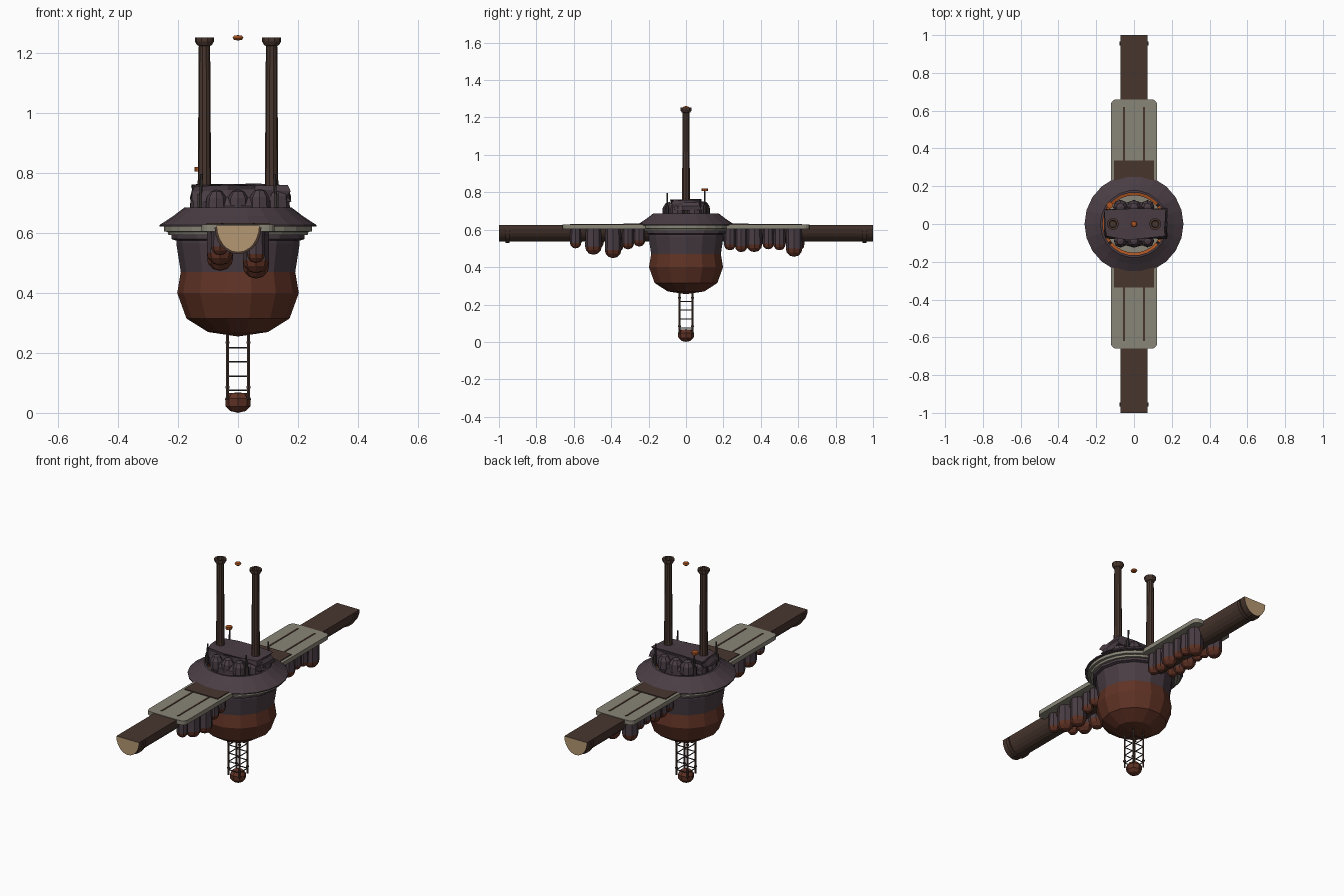
import bpy, bmesh, math, random
from mathutils import Vector, Matrix

random.seed(4)
cube = bpy.data.objects.get("Cube")
if cube:
    bpy.data.objects.remove(cube)


def material(name, rgb):
    m = bpy.data.materials.new(name)
    m.use_nodes = True
    m.diffuse_color = (*rgb, 1)
    bsdf = next(n for n in m.node_tree.nodes if n.type == 'BSDF_PRINCIPLED')
    bsdf.inputs["Base Color"].default_value = (*rgb, 1)
    bsdf.inputs["Roughness"].default_value = 0.8
    return m


PLUM = material("plum_grey", (0.068, 0.047, 0.058))
RUST = material("rust_red", (0.115, 0.032, 0.018))
BROWN = material("dark_brown", (0.064, 0.036, 0.027))
STONE = material("pale_stone", (0.25, 0.235, 0.185))
TAN = material("tan", (0.46, 0.31, 0.17))
ORANGE = material("orange", (0.42, 0.09, 0.015))
METAL = material("dark_metal", (0.05, 0.04, 0.04))


class Part:
    """Collects solids into one object."""

    def __init__(self, name, *mats):
        self.name, self.mats, self.bm = name, mats, bmesh.new()

    def lathe(self, profile, sides, at=(0, 0, 0), mats=None):
        """Revolve (radius, z) points; mats gives one index per band."""
        rings = []
        for r, z in profile:
            n = 1 if r == 0 else sides
            rings.append([self.bm.verts.new(Vector(at) + Vector(
                (r * math.cos(math.tau * i / sides), r * math.sin(math.tau * i / sides), z)))
                for i in range(n)])
        for k, (a, b) in enumerate(zip(rings, rings[1:])):
            for i in range(sides):
                j = (i + 1) % sides
                quad = [a[i % len(a)], a[j % len(a)], b[j % len(b)], b[i % len(b)]]
                face = self.bm.faces.new(list(dict.fromkeys(quad)))
                face.material_index = mats[k] if mats else 0

    def rod(self, a, b, r, sides=6, mat=0):
        a, b = Vector(a), Vector(b)
        turn = (b - a).to_track_quat('Z', 'Y').to_matrix().to_4x4()
        out = bmesh.ops.create_cone(self.bm, cap_ends=True, segments=sides, radius1=r, radius2=r,
                                    depth=(b - a).length,
                                    matrix=Matrix.Translation((a + b) / 2) @ turn)
        for f in {f for v in out["verts"] for f in v.link_faces}:
            f.material_index = mat

    def box(self, centre, size):
        m = Matrix.Translation(centre) @ Matrix.Diagonal((*size, 1))
        return bmesh.ops.create_cube(self.bm, size=1, matrix=m)["verts"]

    def half_round(self, y0, y1, w, top, depth, end=0):
        """Trough section with a flat top, run along y."""
        ends = []
        for y in (y0, y1):
            ends.append([self.bm.verts.new((w * math.cos(math.pi * i / 12), y,
                                            top - depth * math.sin(math.pi * i / 12)))
                         for i in range(13)])
        for ring in ends:
            self.bm.faces.new(ring).material_index = end
        a, b = ends
        for i in range(len(a)):
            self.bm.faces.new((a[i - 1], a[i], b[i], b[i - 1]))

    def done(self):
        bmesh.ops.recalc_face_normals(self.bm, faces=self.bm.faces)
        mesh = bpy.data.meshes.new(self.name)
        self.bm.to_mesh(mesh)
        self.bm.free()
        for m in self.mats:
            mesh.materials.append(m)
        ob = bpy.data.objects.new(self.name, mesh)
        bpy.context.collection.objects.link(ob)
        return ob


# Hull: plum above, rust below
p = Part("hull", PLUM, RUST)
p.lathe([(0, 0.255), (0.1, 0.27), (0.172, 0.315), (0.203, 0.40), (0.191, 0.47), (0.206, 0.565),
         (0.206, 0.575), (0.222, 0.58), (0.222, 0.6), (0, 0.6)], 14, mats=[1] * 4 + [0] * 5)
p.done()

# Deck rim and pale floor inside the roof
p = Part("deck_rim", STONE)
p.lathe([(0, 0.593), (0.232, 0.593), (0.235, 0.604), (0.247, 0.606), (0.247, 0.622),
         (0.165, 0.625), (0.165, 0.645), (0, 0.645)], 28)
p.done()

# Sloping ring roof with an orange inner band
p = Part("roof", PLUM)
p.lathe([(0.167, 0.62), (0.262, 0.622), (0.262, 0.627), (0.215, 0.658), (0.178, 0.686),
         (0.167, 0.686), (0.167, 0.62)], 22)
p.done()
p = Part("inner_band", ORANGE)
p.lathe([(0.152, 0.64), (0.168, 0.64), (0.168, 0.672), (0.152, 0.668), (0.152, 0.64)], 28)
p.done()

# Long half-round beam, tan at both ends, with collars
p = Part("beam", BROWN, TAN)
for s in (-1, 1):
    p.half_round(s * 0.19, s, 0.072, 0.626, 0.09, end=1)
    p.half_round(s * 0.945, s * 0.965, 0.078, 0.618, 0.088)
p.done()

# Platforms with rounded corners, slots and inner steps
for s, side in ((-1, "front"), (1, "back")):
    p = Part(side + "_platform", STONE)
    verts = p.box((0, s * 0.43, 0.617), (0.245, 0.46, 0.024))
    upright = [e for e in p.bm.edges if abs(e.verts[0].co.z - e.verts[1].co.z) > 0.01]
    bmesh.ops.bevel(p.bm, geom=upright, offset=0.03, segments=4, profile=0.5, affect='EDGES')
    p.done()
    p = Part(side + "_platform_slots", BROWN)
    for x in (-0.053, 0.053):
        p.box((x, s * 0.42, 0.6295), (0.009, 0.4, 0.004))
    p.box((0, s * 0.27, 0.63), (0.21, 0.13, 0.008))
    p.done()

# Hanging pods: (y, radius, lowest point)
pods = [(-0.59, 0.03, 0.5), (-0.495, 0.05, 0.466), (-0.39, 0.046, 0.448), (-0.31, 0.032, 0.495),
        (-0.25, 0.032, 0.51), (0.235, 0.032, 0.49), (0.295, 0.033, 0.48), (0.365, 0.042, 0.48),
        (0.44, 0.03, 0.495), (0.5, 0.032, 0.49), (0.578, 0.047, 0.455)]
p = Part("hanging_pods", PLUM, RUST)
for x, lift, shift in ((0.06, 0, 0), (-0.06, 0.026, 0.012)):
    for y, r, low in pods:
        z, rr = low + lift, min(r, 0.044)
        p.lathe([(0, z), (rr * 0.55, z + rr * 0.15), (rr * 0.9, z + rr * 0.55), (rr, z + rr),
                 (rr * 0.97, 0.607), (0, 0.607)], 8, (x, y + shift, 0), [1, 1, 1, 0, 0])
p.done()

# Rocky crown: core, rounded lobes and a rough slab
p = Part("crown_core", PLUM)
p.lathe([(0.125, 0.64), (0.125, 0.69), (0.1, 0.72), (0, 0.72)], 12)
p.done()
p = Part("crown_lobes", PLUM)
lobes = [(x, y) for y in (-0.09, 0.09) for x in (-0.072, 0, 0.072)]
lobes += [(x, y) for x in (-0.125, 0.135) for y in (-0.045, 0.045)]
for x, y in lobes:
    r = random.uniform(0.034, 0.039)
    p.lathe([(0, 0.65), (r * 0.8, 0.66), (r, 0.68), (r * 0.95, 0.72), (r * 0.55, 0.742),
             (0, 0.748)], 8, (x, y, random.uniform(-0.004, 0.006)))
p.done()
p = Part("crown_slab", PLUM)
p.box((0.01, 0, 0.733), (0.32, 0.15, 0.055))
bmesh.ops.subdivide_edges(p.bm, edges=p.bm.edges[:], cuts=2, use_grid_fill=True)
for v in p.bm.verts:
    v.co += Vector([random.uniform(-1, 1) * k for k in (0.01, 0.014, 0.005)])
p.done()

# Twin chimneys
p = Part("chimneys", BROWN)
for x in (-0.112, 0.112):
    p.lathe([(0, 0.66), (0.024, 0.66), (0.022, 0.8), (0.019, 1.225), (0.025, 1.228), (0.032, 1.24),
             (0.032, 1.253), (0.02, 1.253), (0.018, 1.235), (0, 1.235)], 10, (x, 0, 0))
p.done()

# Floating beacon between the chimneys
p = Part("beacon", ORANGE)
p.lathe([(0, 1.243), (0.013, 1.245), (0.018, 1.252), (0.013, 1.259), (0, 1.261)], 10)
p.done()

# Four thin masts, one carrying a lamp
p = Part("masts", METAL, ORANGE)
for sx in (-1, 1):
    for sy in (-1, 1):
        lamp = sx < 0 < sy
        x, y, top = sx * 0.128, sy * 0.1, 0.81 if lamp else 0.797
        p.rod((x, y, 0.64), (x - sx * 0.006, y, top), 0.005)
        p.rod((x, y, 0.64), (x, y, 0.73), 0.009)
        if lamp:
            p.rod((x, y, 0.806), (x, y, 0.82), 0.018, 8, 1)
p.done()

# Lattice tower below the hull
p = Part("lattice_tower", BROWN, METAL)
corners = [(-0.035, -0.035), (0.035, -0.035), (0.035, 0.035), (-0.035, 0.035)]
for i, (x, y) in enumerate(corners):
    p.rod((x, y, 0.045), (x, y, 0.28), 0.005)
    for z in (0.085, 0.235):
        p.rod((x, y, z - 0.004), (x, y, z + 0.004), 0.008)
    nx, ny = corners[i - 1]
    for z in (0.075, 0.122, 0.17, 0.217):
        p.rod((x, y, z), (nx, ny, z), 0.003, 5, 1)
p.done()

# Foot pod
p = Part("foot", RUST)
p.lathe([(0, 0), (0.025, 0.006), (0.041, 0.022), (0.043, 0.048), (0.03, 0.066), (0, 0.068)], 8)
p.done()
